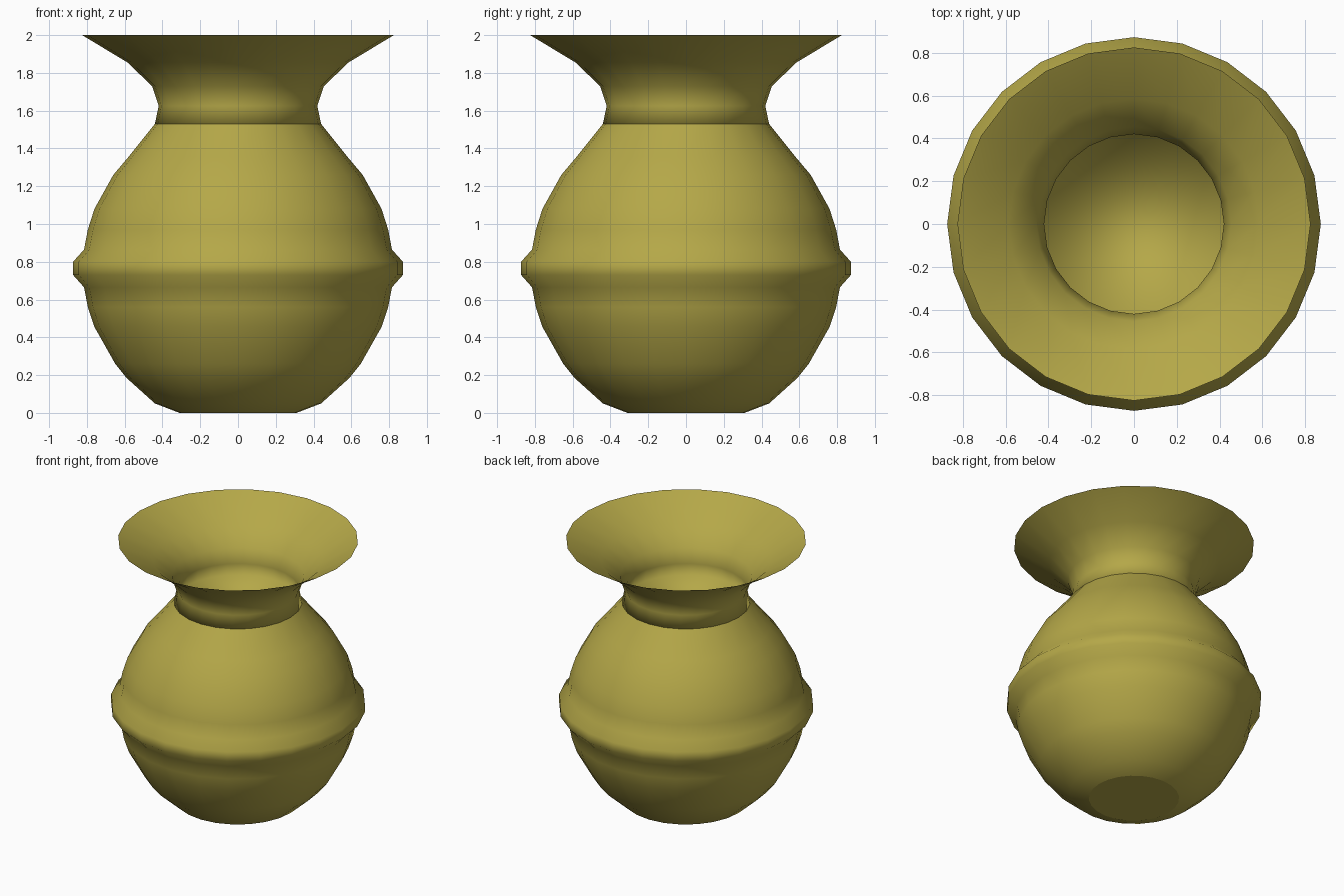
import bpy, bmesh, math

if "Cube" in bpy.data.objects:
    bpy.data.objects.remove(bpy.data.objects["Cube"])

SIDES = 24

brass = bpy.data.materials.new("olive_brass")
brass.diffuse_color = (0.46, 0.39, 0.065, 1)
brass.use_nodes = True
brass.node_tree.nodes["Principled BSDF"].inputs["Base Color"].default_value = brass.diffuse_color


def lathe(name, profile, flat_base):
    """Spin an (r, z) profile, bottom to top, and close its lower end."""
    bm = bmesh.new()
    rings = []
    for r, z in profile:
        rings.append([bm.verts.new((r * math.cos(2 * math.pi * i / SIDES),
                                    r * math.sin(2 * math.pi * i / SIDES), z))
                      for i in range(SIDES)])
    for low, high in zip(rings, rings[1:]):
        for i in range(SIDES):
            j = (i + 1) % SIDES
            bm.faces.new((low[i], low[j], high[j], high[i])).smooth = True
    base = bm.faces.new(list(reversed(rings[0])))
    base.smooth = not flat_base
    if flat_base:
        for e in base.edges:
            e.smooth = False
    mesh = bpy.data.meshes.new(name)
    bm.to_mesh(mesh)
    bm.free()
    mesh.materials.append(brass)
    obj = bpy.data.objects.new(name, mesh)
    bpy.context.collection.objects.link(obj)
    return obj


# Round belly with raised belt and flat foot
lathe("belly", [(0.31, 0), (0.44, 0.05), (0.59, 0.185), (0.65, 0.26),
                (0.76, 0.455), (0.795, 0.56), (0.815, 0.665), (0.873, 0.73),
                (0.873, 0.80), (0.815, 0.865), (0.795, 0.97), (0.76, 1.08),
                (0.66, 1.26), (0.58, 1.355), (0.44, 1.53)], True)

# Flared neck: thin shell, its floor softly shaded into the wall
lathe("flared_neck", [(0.44, 1.53), (0.42, 1.625), (0.455, 1.73),
                      (0.585, 1.855), (0.825, 2.0)], False)
